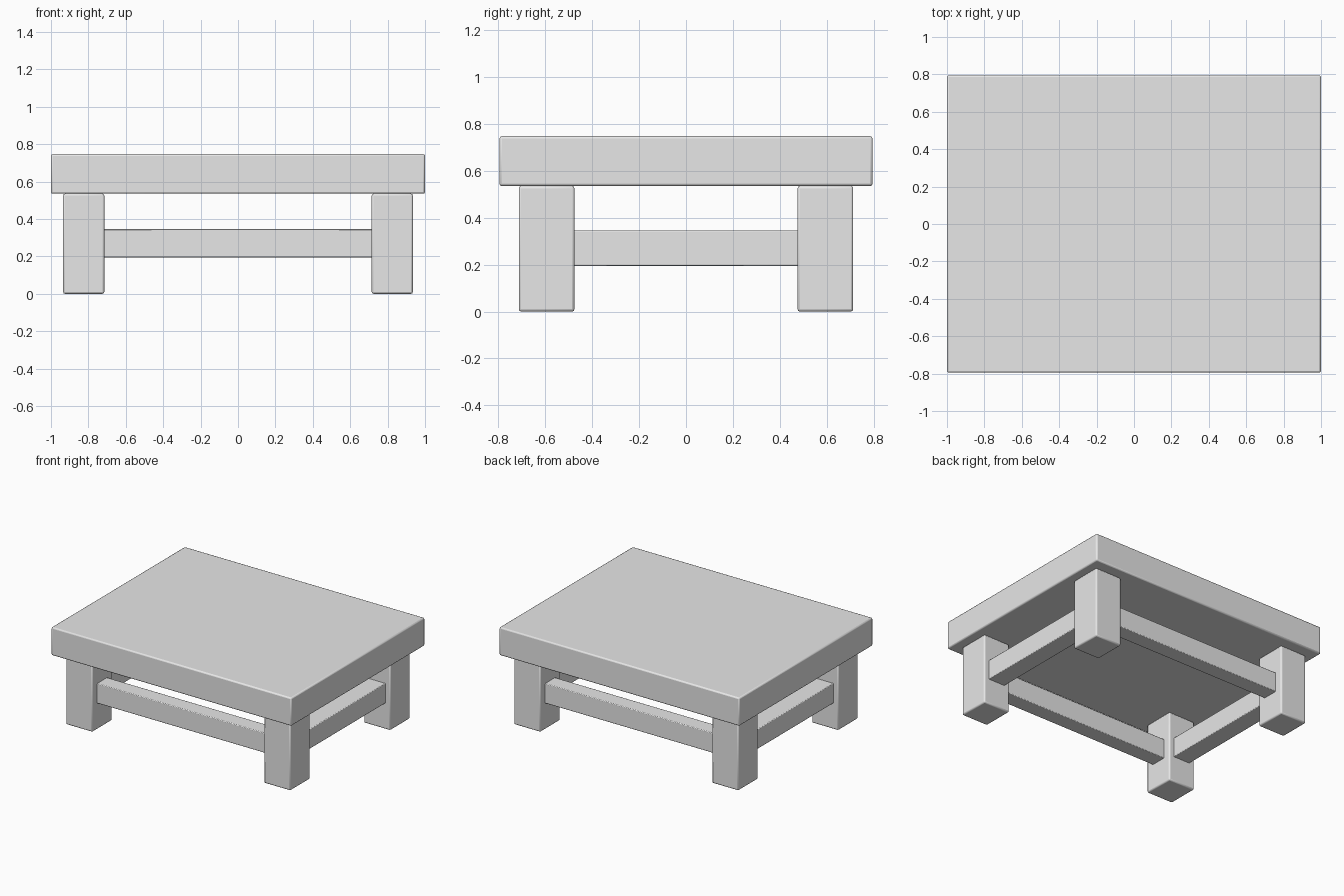
import bpy

cube = bpy.data.objects.get("Cube")
if cube:
    bpy.data.objects.remove(cube, do_unlink=True)

# Single plain grey
grey = bpy.data.materials.new("light_grey")
grey.use_nodes = True
colour = (0.8, 0.8, 0.8, 1)
grey.diffuse_color = colour
grey.node_tree.nodes["Principled BSDF"].inputs["Base Color"].default_value = colour


def block(name, centre, size, bevel):
    """Box with softly rounded edges."""
    bpy.ops.mesh.primitive_cube_add(size=1, location=centre)
    obj = bpy.context.object
    obj.name = name
    obj.scale = size
    bpy.ops.object.transform_apply(location=False, rotation=False, scale=True)
    obj.data.materials.append(grey)
    mod = obj.modifiers.new("soft_edges", "BEVEL")
    mod.width = bevel
    mod.segments = 2
    bpy.ops.object.shade_smooth_by_angle()
    return obj


LEG_X, LEG_Y = 0.825, 0.594
TOP_LOW, TOP_HIGH = 0.535, 0.747
RAIL_Z, RAIL_H = 0.27, 0.15

# Thick slab top
block("table_top", (0, 0, (TOP_LOW + TOP_HIGH) / 2),
      (2, 1.59, TOP_HIGH - TOP_LOW), 0.01)

# Four square legs
for sy, depth in ((-1, "front"), (1, "back")):
    for sx, side in ((-1, "right"), (1, "left")):
        block(f"{depth}_{side}_leg", (sx * LEG_X, sy * LEG_Y, TOP_LOW / 2),
              (0.22, 0.237, TOP_LOW), 0.01)

# Stretcher rails, ends buried in the legs
for s, depth, side in ((-1, "front", "right"), (1, "back", "left")):
    block(f"{depth}_rail", (0, s * LEG_Y, RAIL_Z),
          (2 * LEG_X - 0.16, 0.12, RAIL_H), 0.005)
    block(f"{side}_rail", (s * LEG_X, 0, RAIL_Z),
          (0.14, 2 * LEG_Y - 0.16, RAIL_H), 0.005)
